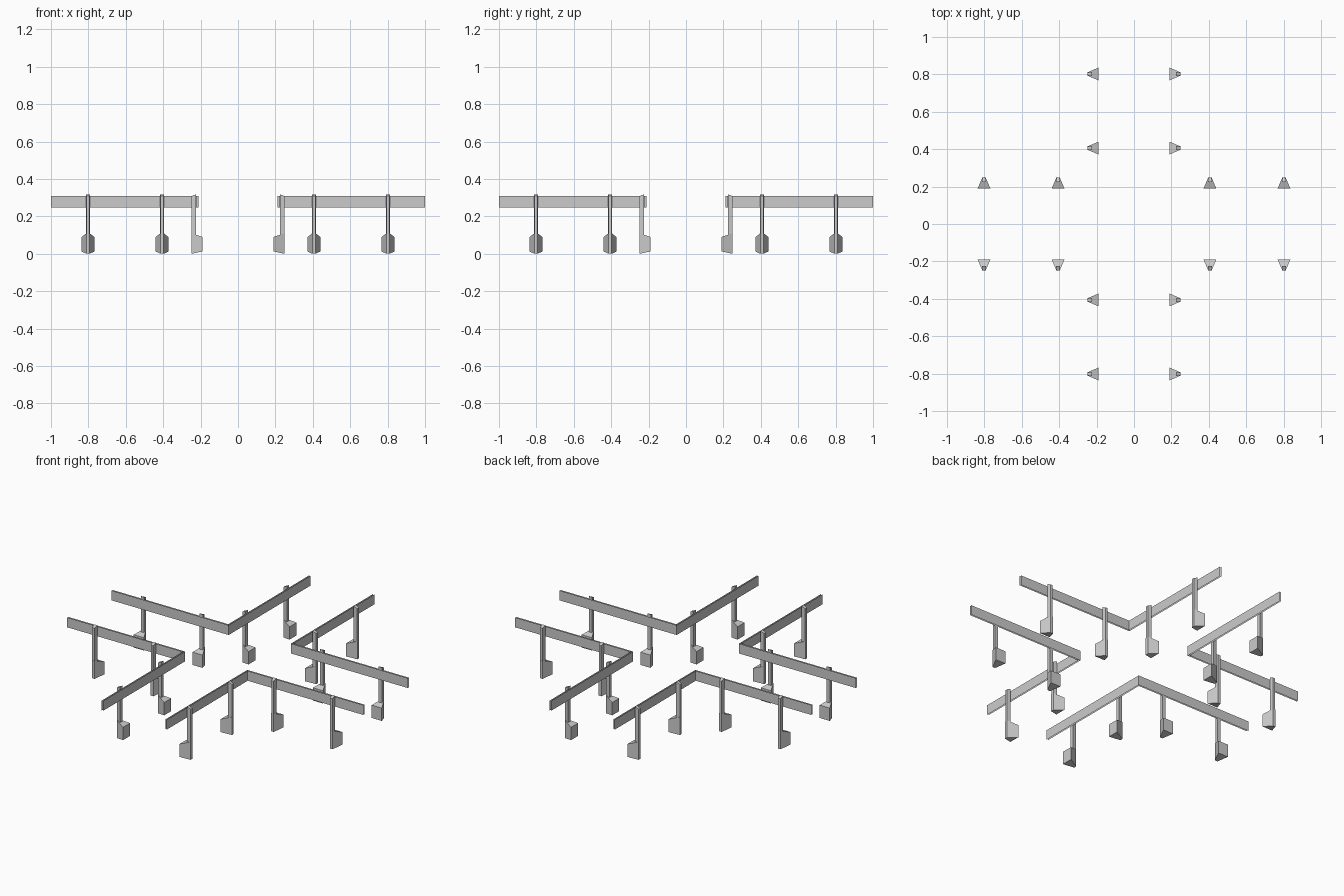
import bpy
import bmesh
from mathutils import Matrix, Vector

if "Cube" in bpy.data.objects:
    bpy.data.objects.remove(bpy.data.objects["Cube"])

grey = bpy.data.materials.new("galvanised grey")
grey.use_nodes = True
grey.diffuse_color = (0.6, 0.6, 0.6, 1)
grey.node_tree.nodes["Principled BSDF"].inputs["Base Color"].default_value = (0.6, 0.6, 0.6, 1)

RAIL_LOW, RAIL_HIGH = 0.248, 0.308
ROAD_FACE, POST_FACE = 0.21, 0.219
POST_SPOTS = (0.406, 0.802)


def finish(name, bm):
    mesh = bpy.data.meshes.new(name)
    bm.to_mesh(mesh)
    bm.free()
    mesh.materials.append(grey)
    obj = bpy.data.objects.new(name, mesh)
    bpy.context.collection.objects.link(obj)


def loft(bm, near, far):
    """Tapered block; each end is (depth, half width, bottom, top)."""
    rings = []
    for depth, half, low, high in (near, far):
        rings.append([bm.verts.new((x, depth, z)) for x, z in
                      ((-half, low), (half, low), (half, high), (-half, high))])
    a, b = rings
    bm.faces.new(a)
    bm.faces.new(b[::-1])
    for i in range(4):
        j = (i + 1) % 4
        bm.faces.new((a[i], b[i], b[j], a[j]))


def corner_rail(name, sx, sy):
    """Two thin L-shaped sheets, open along the top and bottom."""
    bm = bmesh.new()
    for offset, outward in ((ROAD_FACE, 1), (POST_FACE, -1)):
        path = [(1, offset), (offset, offset), (offset, 1)]
        low = [bm.verts.new((x * sx, y * sy, RAIL_LOW)) for x, y in path]
        high = [bm.verts.new((x * sx, y * sy, RAIL_HIGH)) for x, y in path]
        for i in range(2):
            face = bm.faces.new((low[i], low[i + 1], high[i + 1], high[i]))
            face.normal_update()
            # road sheet looks to the road, post sheet looks to the posts
            if face.normal.dot(Vector((sx, sy, 0))) * outward > 0:
                face.normal_flip()
    finish(name, bm)


def post_and_foot(name, sx, sy, along, turned):
    place = Matrix.Translation((along, 0, 0))
    if turned:
        place = Matrix(((0, 1, 0, 0), (1, 0, 0, 0), (0, 0, 1, 0), (0, 0, 0, 1))) @ place
    place = Matrix.Diagonal((sx, sy, 1, 1)) @ place
    parts = {
        # post with a sloping top, narrower at the back
        "post": ((0.225, 0.011, 0.1, 0.318), (0.248, 0.008, 0.1, 0.308)),
        # wedge foot, wide towards the road
        "foot": ((0.19, 0.034, 0.012, 0.09), (0.249, 0.009, 0.0, 0.109)),
    }
    for part, ends in parts.items():
        bm = bmesh.new()
        loft(bm, *ends)
        bm.transform(place)
        bmesh.ops.recalc_face_normals(bm, faces=bm.faces[:])
        finish(f"{name}_{part}", bm)


for sx, side in ((1, "left"), (-1, "right")):
    for sy, end in ((-1, "front"), (1, "back")):
        corner_rail(f"{end}_{side}_rail", sx, sy)
        for n, along in enumerate(POST_SPOTS, 1):
            post_and_foot(f"{end}_{side}_cross_{n}", sx, sy, along, False)
            post_and_foot(f"{end}_{side}_long_{n}", sx, sy, along, True)
